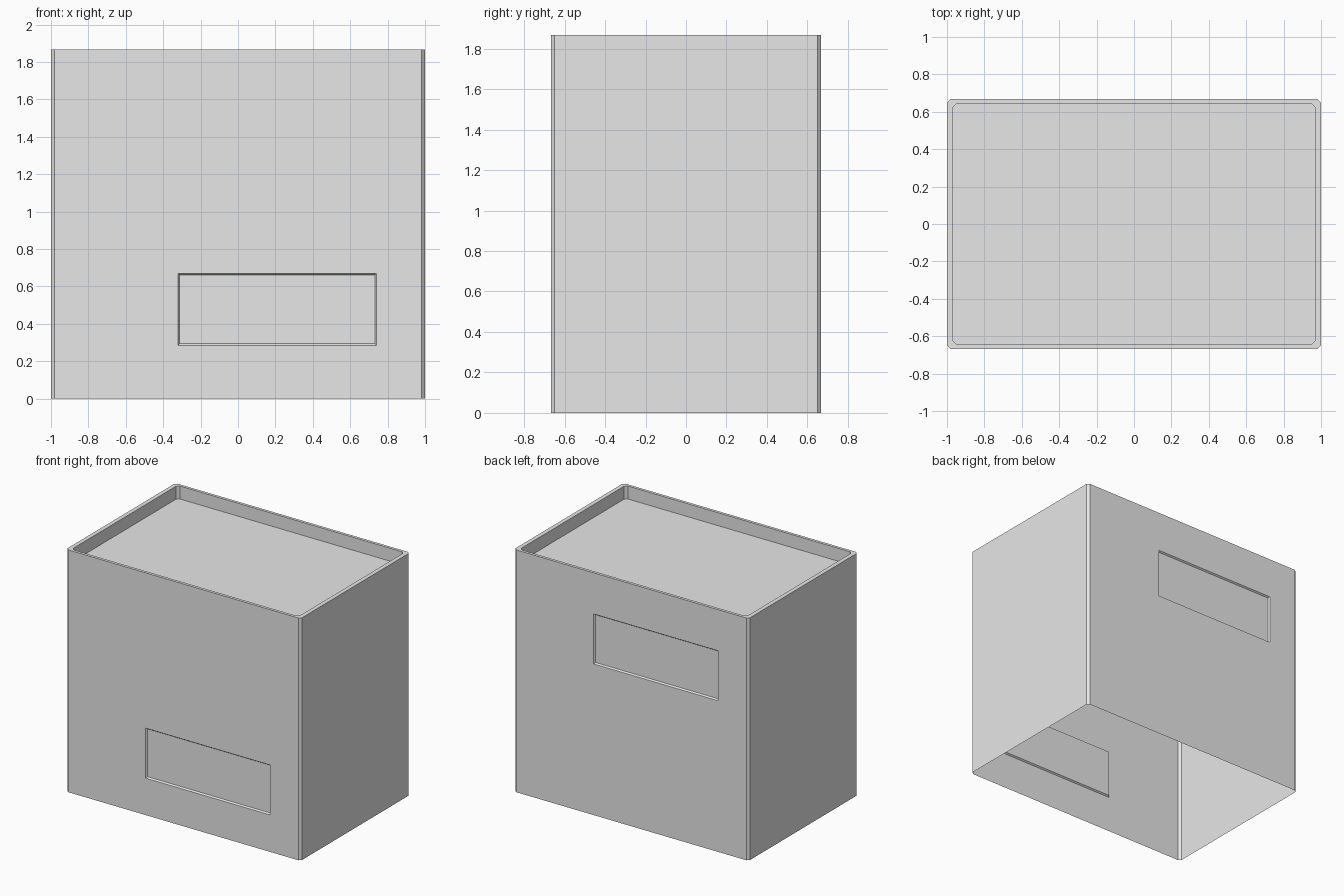
import bpy
import bmesh
from mathutils import Vector

cube = bpy.data.objects.get("Cube")
if cube:
    bpy.data.objects.remove(cube, do_unlink=True)

HEIGHT = 1.867
RECESS = 0.012

grey = bpy.data.materials.new("light grey")
grey.use_nodes = True
grey.diffuse_color = (0.8, 0.8, 0.8, 1)
grey.node_tree.nodes["Principled BSDF"].inputs["Base Color"].default_value = (0.8, 0.8, 0.8, 1)


def outline(bm, half_x, half_y, cut, z):
    """Ring of vertices: a rectangle with chamfered corners."""
    ring = []
    for sx, sy in ((1, 1), (-1, 1), (-1, -1), (1, -1)):
        a = (sx * half_x, sy * (half_y - cut), z)
        b = (sx * (half_x - cut), sy * half_y, z)
        ring += [bm.verts.new(p) for p in ((a, b) if sx == sy else (b, a))]
    return ring


def finish(bm, name):
    mesh = bpy.data.meshes.new(name)
    bm.to_mesh(mesh)
    bm.free()
    mesh.materials.append(grey)
    obj = bpy.data.objects.new(name, mesh)
    bpy.context.collection.objects.link(obj)


def join(bm, rings):
    for low, high in zip(rings, rings[1:]):
        for i in range(len(low)):
            j = (i + 1) % len(low)
            bm.faces.new((low[i], low[j], high[j], high[i]))


def recess(bm, side, x0, x1, z0, z1):
    """Cut a shallow panel with sloped edges into the front or back wall."""
    def wall_faces():
        return [f for f in bm.faces if f.normal.y * side > 0.9]
    for axis, values in ((Vector((1, 0, 0)), (x0, x1)), (Vector((0, 0, 1)), (z0, z1))):
        for value in values:
            faces = wall_faces()
            edges = {e for f in faces for e in f.edges}
            verts = {v for f in faces for v in f.verts}
            bmesh.ops.bisect_plane(bm, geom=[*verts, *edges, *faces],
                                   plane_co=axis * value, plane_no=axis)
            bm.normal_update()
    panel = [f for f in wall_faces()
             if x0 < f.calc_center_median().x < x1 and z0 < f.calc_center_median().z < z1]
    bmesh.ops.inset_region(bm, faces=panel, thickness=RECESS, depth=-RECESS)
    bm.normal_update()


# Thin outer walls, open underneath, with a recessed panel front and back
bm = bmesh.new()
join(bm, [outline(bm, 1, 0.667, 0.018, z) for z in (0, HEIGHT)])
bm.normal_update()
recess(bm, -1, -0.32, 0.74, 0.285, 0.67)
recess(bm, 1, -0.74, 0.32, 1.165, 1.55)
finish(bm, "outer_walls")

# Raised rim and the sunken lid inside it
bm = bmesh.new()
rings = [outline(bm, 1, 0.667, 0.018, HEIGHT),
         outline(bm, 0.967, 0.645, 0.02, HEIGHT),
         outline(bm, 0.967, 0.645, 0.02, HEIGHT - 0.1)]
join(bm, rings)
bm.faces.new(rings[-1])
finish(bm, "rim_and_sunken_lid")
